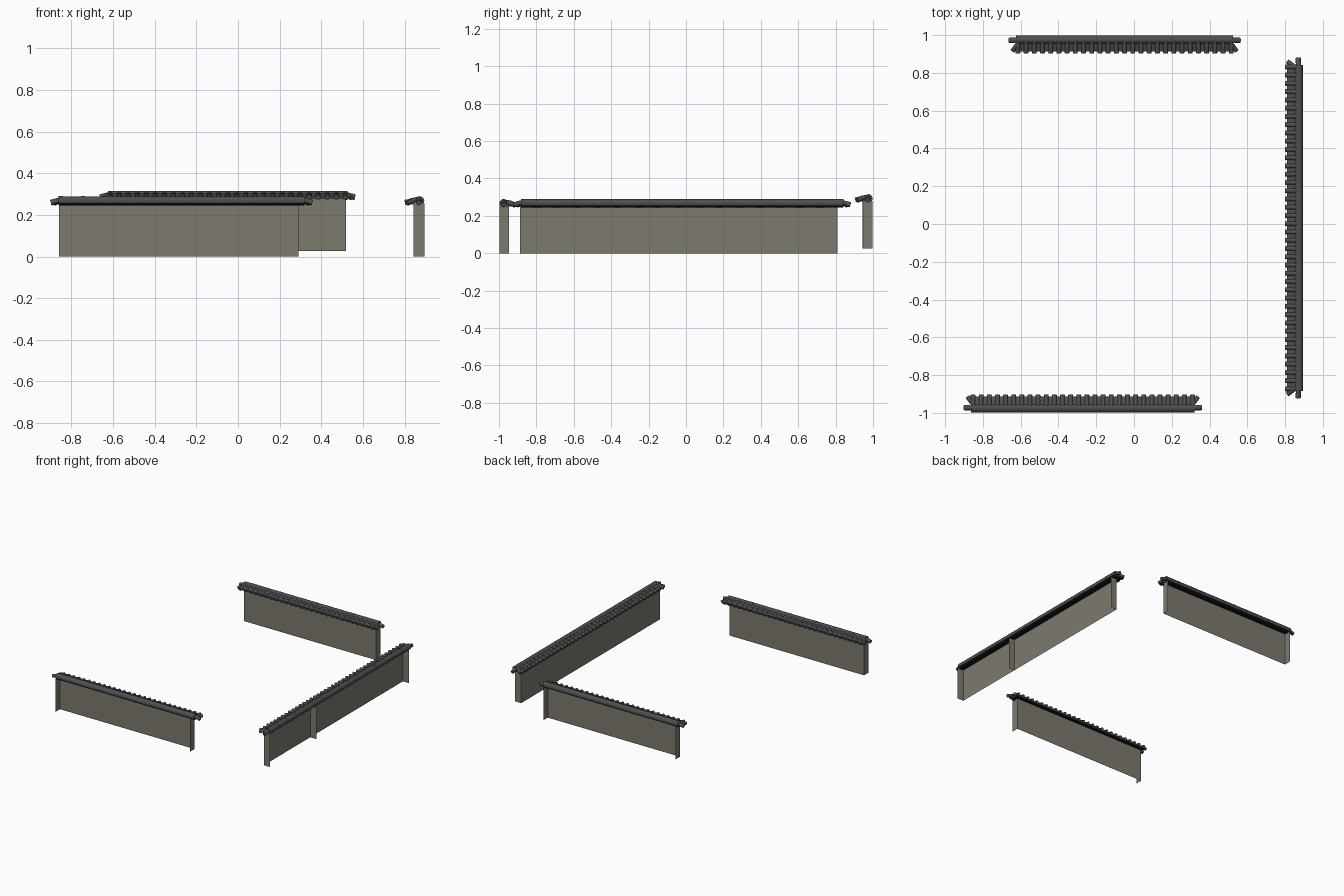
import bpy, bmesh, math
from mathutils import Vector, Matrix

if "Cube" in bpy.data.objects:
    bpy.data.objects.remove(bpy.data.objects["Cube"])

def material(name, col):
    m = bpy.data.materials.new(name)
    m.diffuse_color = (*col, 1)
    m.use_nodes = True
    m.node_tree.nodes["Principled BSDF"].inputs["Base Color"].default_value = m.diffuse_color
    return m

PLASTER = material("grey_plaster", (0.205, 0.194, 0.157))
TILE = material("dark_roof_tile", (0.074, 0.080, 0.077))
UNDER = material("black_underside", (0.006, 0.006, 0.006))

def finish(bm, name, mat, place, smooth=False):
    me = bpy.data.meshes.new(name)
    bm.normal_update()
    if mat == TILE:  # faces turned down are black
        for f in bm.faces:
            f.material_index = 1 if f.normal.z < -0.45 else 0
    bm.to_mesh(me)
    bm.free()
    ob = bpy.data.objects.new(name, me)
    bpy.context.collection.objects.link(ob)
    me.materials.append(mat)
    if mat == TILE:
        me.materials.append(UNDER)
    ob.matrix_world = place
    if smooth:
        bpy.context.view_layer.objects.active = ob
        ob.select_set(True)
        bpy.ops.object.shade_smooth_by_angle(angle=math.radians(50))
        ob.select_set(False)

def tube(bm, a, b, r1, r2, sides=8):
    """Closed tapered tile between two points."""
    a, b = Vector(a), Vector(b)
    d = b - a
    m = Matrix.Translation((a + b) / 2) @ d.to_track_quat('Z', 'Y').to_matrix().to_4x4()
    bmesh.ops.create_cone(bm, cap_ends=True, segments=sides, radius1=r1,
                          radius2=r2, depth=d.length, matrix=m)

def quad(bm, *pts):
    bm.faces.new([bm.verts.new(p) for p in pts])

# Local frame of a wall: x along it, y inward from the open outer side, z up
DEPTH = 0.053

def wall(name, origin, turn, wall_ends, ridge_ends, lift=0.0, dividers=()):
    place = Matrix.Translation((*origin, lift)) @ Matrix.Rotation(turn, 4, 'Z')
    u0, u1 = wall_ends
    r0, r1 = ridge_ends

    # plaster shell: inner face, end returns and dividers, outer side open
    bm = bmesh.new()
    top = 0.262
    quad(bm, (u1, DEPTH, 0), (u0, DEPTH, 0), (u0, DEPTH, top), (u1, DEPTH, top))
    for u in (u0, u1, *dividers):
        pts = [(u, 0, 0), (u, DEPTH, 0), (u, DEPTH, top), (u, 0, top - 0.008)]
        quad(bm, *(pts if u == u1 else pts[::-1]))
    finish(bm, name + "_panel", PLASTER, place)

    # ridge of round tiles, with sloping stub tiles at both ends
    bm = bmesh.new()
    n = round((r1 - r0) / 0.105)
    step = (r1 - r0) / n
    for i in range(n):
        a = r0 + i * step
        tube(bm, (a, 0.0225, 0.2675), (a + step, 0.0225, 0.2675), 0.0225, 0.0215, 12)
    for u, s in ((r0, -1), (r1, 1)):
        tube(bm, (u - s * 0.02, 0.024, 0.275), (u + s * 0.037, 0.026, 0.259), 0.013, 0.014)
        tube(bm, (u - s * 0.012, 0.04, 0.274), (u + s * 0.018, 0.082, 0.256), 0.011, 0.012)
    finish(bm, name + "_ridge", TILE, place, True)

    # sloping bed under the tiles, black below
    bm = bmesh.new()
    prof = [(0.022, 0.284), (0.084, 0.263), (0.084, 0.250), (0.022, 0.250)]
    rings = [[bm.verts.new((u, v, z)) for v, z in prof] for u in (r0, r1)]
    for i in range(4):
        j = (i + 1) % 4
        bm.faces.new((rings[0][i], rings[0][j], rings[1][j], rings[1][i]))
    bm.faces.new(rings[0])
    bm.faces.new(rings[1][::-1])
    bmesh.ops.recalc_face_normals(bm, faces=bm.faces)
    finish(bm, name + "_tile_bed", TILE, place)

    # rows of round cover tiles running down the inner slope
    bm = bmesh.new()
    n = round((r1 - r0 - 0.02) / 0.0435)
    step = (r1 - r0 - 0.02) / n
    for i in range(n + 1):
        u = r0 + 0.01 + i * step
        tube(bm, (u, 0.03, 0.276), (u, 0.066, 0.268), 0.011, 0.0125)
        tube(bm, (u, 0.06, 0.268), (u, 0.093, 0.259), 0.0115, 0.013)
    finish(bm, name + "_cover_tiles", TILE, place, True)

wall("front_wall", (0, -0.998), 0, (-0.86, 0.29), (-0.862, 0.32))
wall("side_wall", (0.895, 0), math.pi / 2, (-0.887, 0.81), (-0.883, 0.842),
     dividers=(-0.32,))
wall("back_wall", (0, 0.998), math.pi, (-0.52, 0.61), (-0.525, 0.625), lift=0.026)
